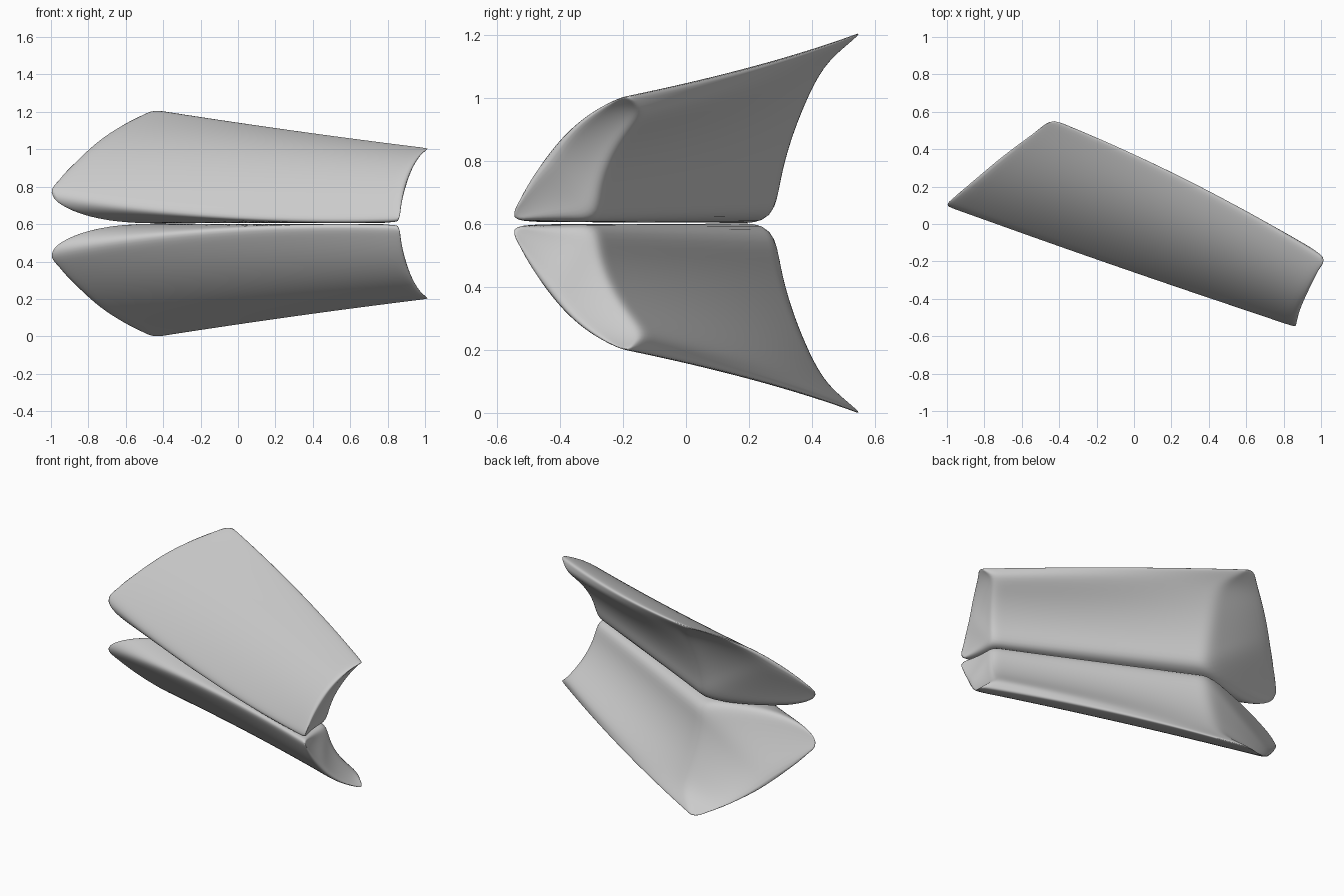
import bpy, bmesh
from mathutils import Vector as V

if "Cube" in bpy.data.objects:
    bpy.data.objects.remove(bpy.data.objects["Cube"])

MID_Z = 0.603     # plane between the two halves
HALF = 4          # steps along each curved inner edge
STEPS = 2 * HALF + 2
STATIONS = 18     # steps along the length
CAP_ROWS = 4
DISH = 0.015      # hollow of the end faces

grey = bpy.data.materials.new("plain_grey")
grey.use_nodes = True
COLOUR = (0.6, 0.6, 0.6, 1)
grey.diffuse_color = COLOUR
grey.node_tree.nodes["Principled BSDF"].inputs["Base Color"].default_value = COLOUR


def arc(a, m, b, t):
    """Parabola from a to b passing through m halfway."""
    return a * (1 - t) * (1 - 2 * t) + m * 4 * t * (1 - t) + b * t * (2 * t - 1)


# Each end section: front edge, outer middle, top edge, rim, back middle, bottom edge, underside middle
WIDE_END = [V(p) for p in ((-1.025, 0.09, 0.762), (-0.80, 0.32, 1.04), (-0.43, 0.575, 1.222),
                           (-0.28, 0.435, 1.10), (-0.31, 0.33, 0.84), (-0.31, 0.29, 0.606),
                           (-0.79, 0.12, 0.624))]
NARROW_END = [V(p) for p in ((0.865, -0.565, 0.611), (0.93, -0.41, 0.875), (1.03, -0.185, 1.012),
                             (0.955, -0.125, 0.95), (0.88, -0.245, 0.79), (0.84, -0.285, 0.606),
                             (0.84, -0.43, 0.608))]
# How far the long edges bow away from straight at mid length
BOW = [V(p) for p in ((0, -0.01, -0.055), (0, 0.02, 0), (0, 0.04, -0.008), (0, 0.035, 0),
                      (0, 0, 0), (0, 0, 0), (0, 0, -0.008))]


def section(t):
    """Outer and inner profile curves at position t along the length."""
    front, outer, top, rim, back, bottom, under = [
        a.lerp(b, t) + w * (4 * t * (1 - t)) for a, b, w in zip(WIDE_END, NARROW_END, BOW)]
    steps = [i / HALF for i in range(HALF + 1)]
    outside = [arc(front, outer, top, i / STEPS) for i in range(STEPS + 1)]
    inside = [arc(front, under, bottom, s) for s in steps]
    inside += [arc(bottom, back, rim, s) for s in steps[1:]]
    inside += [rim.lerp(top, 0.55), top]
    return outside, inside


def end_rows(outside, inside, inward):
    """Rows of a slightly hollow end face between the two profile curves."""
    rows = []
    for k in range(CAP_ROWS + 1):
        w = k / CAP_ROWS
        rows.append([a.lerp(b, w) + inward * (16 * DISH * w * (1 - w) * i * (STEPS - i) / STEPS ** 2)
                     for i, (a, b) in enumerate(zip(outside, inside))])
    return rows


def add_grid(bm, rows):
    """Skin a list of point rows with faces."""
    grid = [[bm.verts.new(p) for p in row] for row in rows]
    for r0, r1 in zip(grid, grid[1:]):
        for i in range(len(r0) - 1):
            bm.faces.new((r0[i], r0[i + 1], r1[i + 1], r1[i]))


def make_half(name, flipped):
    bm = bmesh.new()
    sections = [section(i / STATIONS) for i in range(STATIONS + 1)]
    # Outer skin and inner skin
    for side in (0, 1):
        add_grid(bm, [s[side] for s in sections])
    # End faces
    along = (NARROW_END[0] - WIDE_END[0]).normalized()
    add_grid(bm, end_rows(*sections[0], along))
    add_grid(bm, end_rows(*sections[-1], -along))
    bmesh.ops.remove_doubles(bm, verts=bm.verts, dist=0.0005)
    if flipped:
        for v in bm.verts:
            v.co.z = 2 * MID_Z - v.co.z
    bmesh.ops.recalc_face_normals(bm, faces=bm.faces)
    for f in bm.faces:
        f.smooth = True
    mesh = bpy.data.meshes.new(name)
    bm.to_mesh(mesh)
    bm.free()
    mesh.materials.append(grey)
    ob = bpy.data.objects.new(name, mesh)
    bpy.context.collection.objects.link(ob)
    soften = ob.modifiers.new("soft_edges", 'SUBSURF')
    soften.levels = soften.render_levels = 2


make_half("upper_shell", False)
make_half("lower_shell", True)
